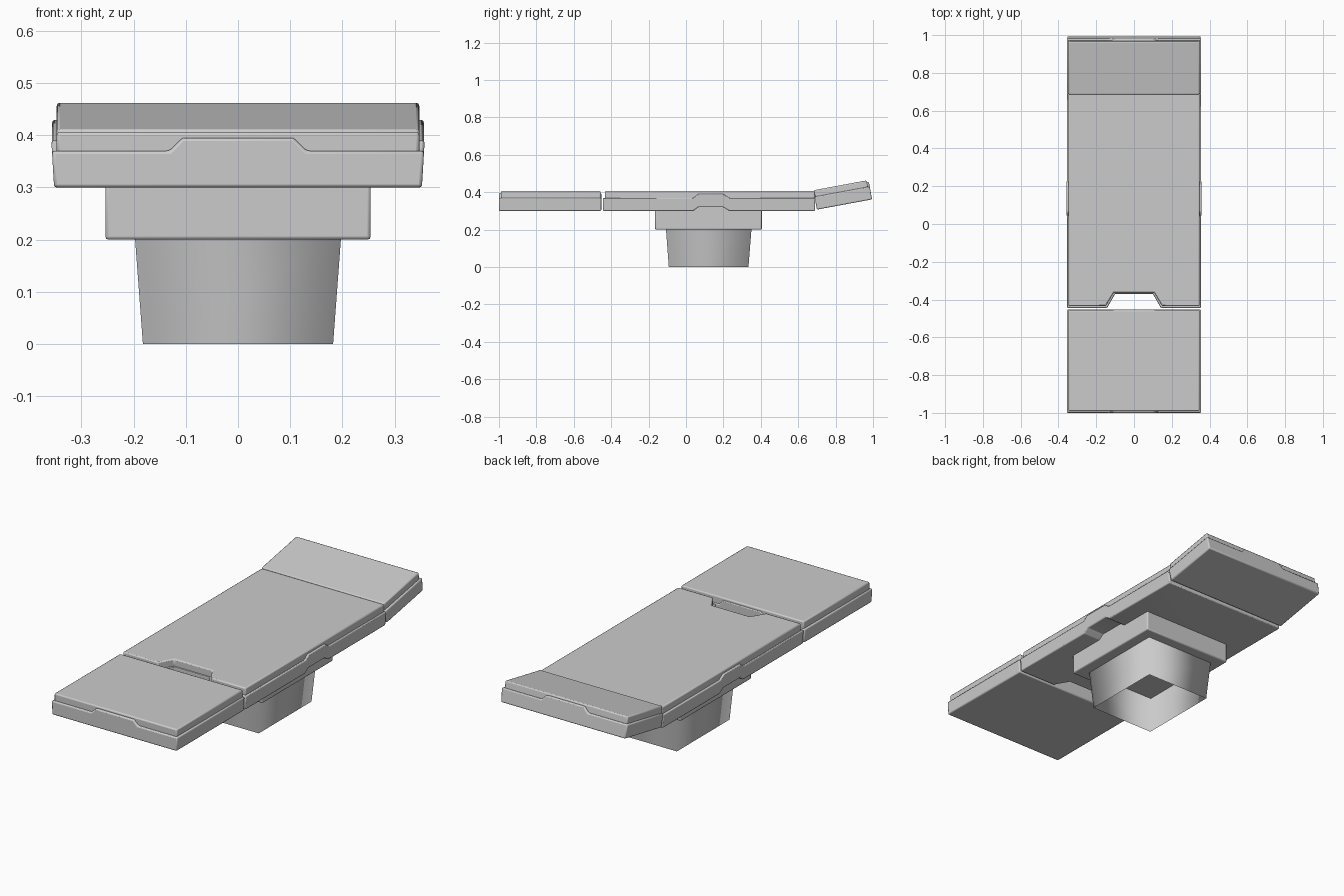
import bpy, bmesh, math
from mathutils import Matrix, Vector

if "Cube" in bpy.data.objects:
    bpy.data.objects.remove(bpy.data.objects["Cube"])

PLACE = {  # (u, v, w) -> xyz, where w is the extrusion direction
    "x": lambda u, v, w: (w, u, v),
    "y": lambda u, v, w: (u, w, v),
    "z": lambda u, v, w: (u, v, w),
}


def prism(name, pts, axis, lo, hi, bevel=0.006, flare=0.0):
    """Extrude a 2D profile along an axis; flare widens x with height."""
    bm = bmesh.new()
    put = PLACE[axis]
    a = [bm.verts.new(put(u, v, lo)) for u, v in pts]
    b = [bm.verts.new(put(u, v, hi)) for u, v in pts]
    n = len(pts)
    bm.faces.new(a)
    bm.faces.new(b)
    for i in range(n):
        j = (i + 1) % n
        bm.faces.new((a[i], a[j], b[j], b[i]))
    for v in bm.verts:
        v.co.x *= 1 + flare * (v.co.z - 0.3)
    bmesh.ops.recalc_face_normals(bm, faces=bm.faces)
    me = bpy.data.meshes.new(name)
    bm.to_mesh(me)
    bm.free()
    ob = bpy.data.objects.new(name, me)
    bpy.context.collection.objects.link(ob)
    if bevel:
        add_bevel(ob, bevel)
    return ob


def add_bevel(ob, width):
    m = ob.modifiers.new("bevel", "BEVEL")
    m.width = width
    m.segments = 2
    m.limit_method = "ANGLE"
    m.angle_limit = math.radians(20)


def rect(x, y0, y1):
    return [(-x, y0), (x, y0), (x, y1), (-x, y1)]


def notched(x, y0, y1, inner, outer, depth):
    """Plan outline with a hand cut-out in the front edge."""
    return [(-x, y0), (-outer, y0), (-inner, depth), (inner, depth),
            (outer, y0), (x, y0), (x, y1), (-x, y1)]


# end panel tray profile: low rim with a raised centre tab
W, FLARE = 0.352, 0.17
tab = [(-W, 0.30), (W, 0.30), (W, 0.37), (0.13, 0.37), (0.105, 0.395),
       (-0.105, 0.395), (-0.13, 0.37), (-W, 0.37)]

# foot section
foot_tray = prism("foot_tray", tab, "y", -1.0, -0.453, flare=FLARE)
foot_pad = prism("foot_pad", rect(0.347, -0.99, -0.456), "z", 0.36, 0.406)

# head section, tilted up about its lower hinge edge
head_tray = prism("head_tray", tab, "y", 0.70, 1.0, flare=FLARE)
head_pad = prism("head_pad", rect(0.347, 0.703, 0.99), "z", 0.36, 0.405)
hinge = Vector((0, 0.70, 0.30))
tilt = (Matrix.Translation(hinge + Vector((0, 0, 0.007)))
        @ Matrix.Rotation(math.radians(10.5), 4, "X")
        @ Matrix.Translation(-hinge))
for ob in (head_tray, head_pad):
    ob.data.transform(tilt)

# middle section tray: side rim steps up over the column
side = [(-0.444, 0.30), (0.04, 0.30), (0.065, 0.32), (0.20, 0.32),
        (0.23, 0.30), (0.69, 0.30), (0.69, 0.37), (0.23, 0.37),
        (0.20, 0.39), (0.065, 0.39), (0.04, 0.37), (-0.444, 0.37)]
seat_tray = prism("seat_tray", side, "x", -W, W, bevel=0, flare=FLARE)
cutter = prism("cutout_cutter",
               [(-0.16, -0.47), (0.16, -0.47), (0.14, -0.44),
                (0.10, -0.37), (-0.10, -0.37), (-0.14, -0.44)],
               "z", 0.2, 0.5, bevel=0)
cutter.hide_render = True
cutter.hide_set(True)
cut = seat_tray.modifiers.new("cutout", "BOOLEAN")
cut.operation = "DIFFERENCE"
cut.object = cutter
cut.solver = "EXACT"
add_bevel(seat_tray, 0.005)
seat_pad = prism("seat_pad",
                 notched(0.347, -0.434, 0.688, 0.107, 0.15, -0.362),
                 "z", 0.36, 0.406)

# mounting block under the middle section
mount_block = prism("mount_block", rect(0.254, -0.165, 0.405), "z", 0.20, 0.33)

# hollow tapered column, open at the bottom
bm = bmesh.new()
low = [bm.verts.new((x, y, 0.0)) for x, y in rect(0.182, -0.092, 0.334)]
top = [bm.verts.new((x, y, 0.201)) for x, y in rect(0.197, -0.107, 0.35)]
for i in range(4):
    j = (i + 1) % 4
    bm.faces.new((low[i], low[j], top[j], top[i])).smooth = True
me = bpy.data.meshes.new("column")
bm.to_mesh(me)
bm.free()
bpy.context.collection.objects.link(bpy.data.objects.new("column", me))

# soften the bevels while keeping panel faces crisp
for ob in (foot_tray, foot_pad, head_tray, head_pad, seat_tray, seat_pad, mount_block):
    bpy.ops.object.select_all(action="DESELECT")
    ob.select_set(True)
    bpy.context.view_layer.objects.active = ob
    bpy.ops.object.shade_smooth_by_angle(angle=math.radians(35))
